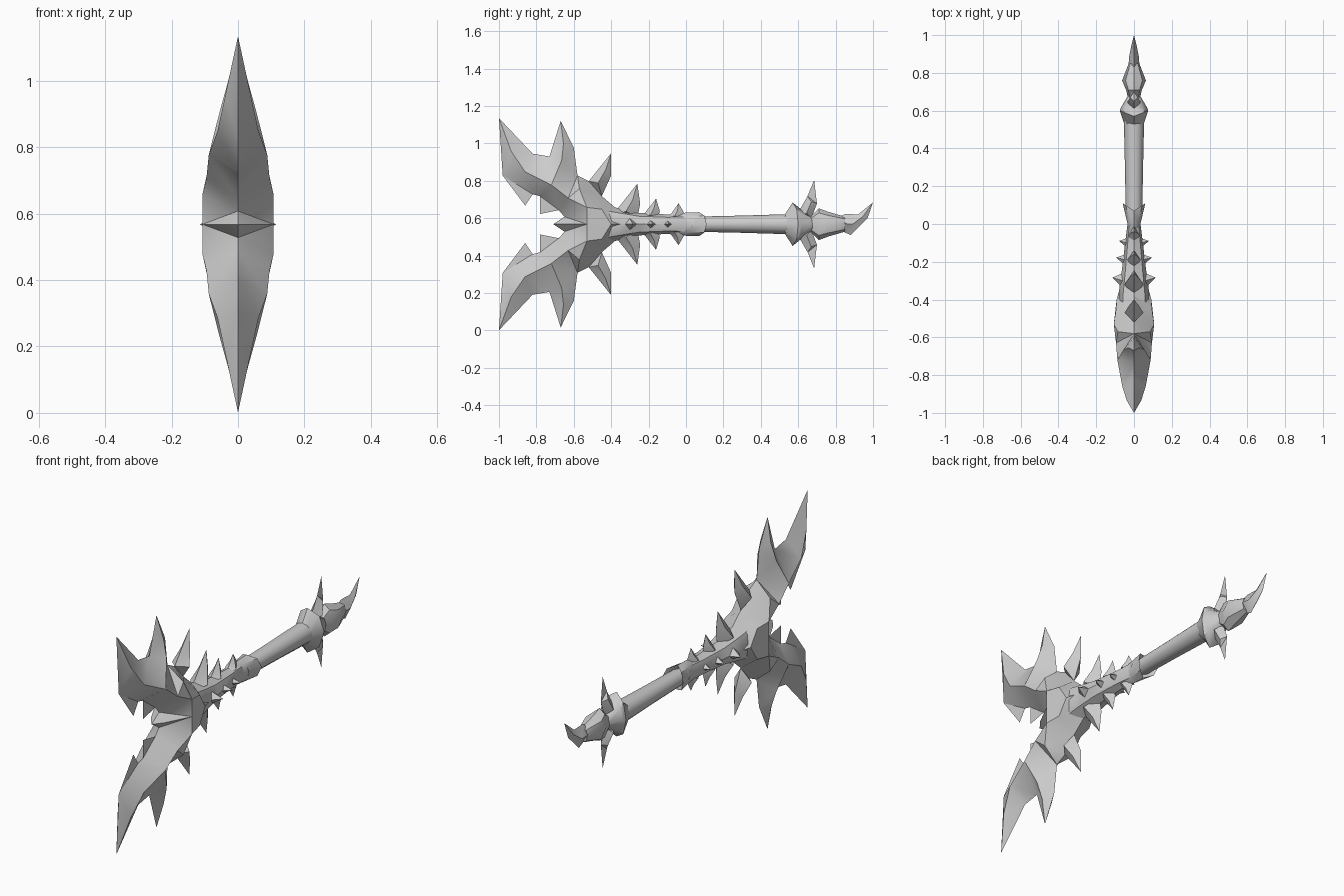
import bpy, bmesh, math
from mathutils import Vector
from mathutils.geometry import delaunay_2d_cdt

if "Cube" in bpy.data.objects:
    bpy.data.objects.remove(bpy.data.objects["Cube"], do_unlink=True)

AXIS_Z = 0.568   # height of the handle axis
parts = []

metal = bpy.data.materials.new("grey_metal")
metal.use_nodes = True
GREY = (0.6, 0.6, 0.6, 1)
metal.diffuse_color = GREY
metal.node_tree.nodes["Principled BSDF"].inputs["Base Color"].default_value = GREY


def finish(name, verts, faces):
    """Make an object from points given relative to the handle axis."""
    mesh = bpy.data.meshes.new(name)
    mesh.from_pydata([(x, y, z + AXIS_Z) for x, y, z in verts], [], faces)
    bm = bmesh.new()
    bm.from_mesh(mesh)
    bmesh.ops.recalc_face_normals(bm, faces=bm.faces)
    bm.to_mesh(mesh)
    bm.free()
    mesh.materials.append(metal)
    obj = bpy.data.objects.new(name, mesh)
    bpy.context.collection.objects.link(obj)
    parts.append(obj)
    return obj


def blade(name, outline, ridge, sign=1):
    """Sharp-edged plate: outline (y, z) at x = 0, ridge points (y, z, half thickness)."""
    flat = [Vector((y, z * sign)) for y, z in outline]
    flat += [Vector((y, z * sign)) for y, z, h in ridge]
    n = len(outline)
    loop = [(i, (i + 1) % n) for i in range(n)]
    pts, _, tris, origin, _, _ = delaunay_2d_cdt(flat, loop, [], 1, 1e-5)
    half = [ridge[o[0] - n][2] if o and o[0] >= n else 0 for o in origin]
    verts = [(h, p.x, p.y) for p, h in zip(pts, half)]
    other = {}
    for i, h in enumerate(half):
        other[i] = i
        if h > 0:
            other[i] = len(verts)
            verts.append((-h, pts[i].x, pts[i].y))
    faces = [tuple(t) for t in tris]
    faces += [tuple(other[i] for i in reversed(t)) for t in tris
              if any(half[i] > 0 for i in t)]
    return finish(name, verts, faces)


def loft(name, rings, sides=8):
    """Tube along y from rings (y, x radius, z radius, side shift along y)."""
    verts, faces = [], []
    for y, rx, rz, shift in rings:
        for k in range(sides):
            a = math.tau * k / sides
            verts.append((rx * math.cos(a), y + shift * abs(math.cos(a)), rz * math.sin(a)))
    for r in range(len(rings) - 1):
        for k in range(sides):
            a, b = r * sides + k, r * sides + (k + 1) % sides
            faces.append((a, b, b + sides, a + sides))
    faces.append(tuple(range(sides)))
    faces.append(tuple(range(len(verts) - sides, len(verts))))
    return finish(name, verts, faces)


# Double axe head: upper half outline, mirrored below the axis
half_outline = [(-.71, 0), (-.65, .04), (-.68, .075), (-.78, .055), (-.78, .15),
                (-.82, .16), (-.86, .10), (-.98, .26), (-1, .567), (-.82, .377),
                (-.73, .362), (-.67, .552), (-.60, .41), (-.58, .26), (-.52, .23),
                (-.40, .38), (-.40, .26), (-.45, .15), (-.38, .09), (-.30, .05), (-.25, 0)]
half_ridge = [(-.66, 0, .04), (-.53, 0, .107), (-.40, 0, .092), (-.32, 0, .07),
              (-.53, .09, .107), (-.63, .14, .095), (-.72, .21, .088), (-.57, .19, .085),
              (-.86, .28, .062), (-.935, .39, .038), (-.665, .34, .055), (-.655, .43, .03),
              (-.47, .22, .05), (-.43, .29, .025), (-.45, .08, .095)]
outline = half_outline + [(y, -z) for y, z in reversed(half_outline[1:-1])]
ridge = half_ridge + [(y, -z, h) for y, z, h in half_ridge if z > 0]
blade("axe_head", outline, ridge)

# Neck, collar and handle
loft("neck", [(-.46, .088, .11, 0), (-.36, .08, .085, 0), (-.25, .065, .06, 0),
              (-.10, .047, .052, 0), (.02, .032, .055, 0)])
loft("collar", [(-.04, .03, .055, 0), (0, .034, .062, 0), (.07, .06, .064, .04),
                (.05, .03, .03, .02)])
loft("handle", [(.03, .043, .04, 0), (.3, .048, .046, 0), (.56, .054, .054, 0)], 12)

# Thorns above and below the neck, and fins behind the guard
thorns = {
    "large_thorn": ([(-.39, .04), (-.36, .09), (-.26, .217), (-.245, .11), (-.26, .03)],
                    [(-.32, .07, .05), (-.285, .13, .025)]),
    "middle_thorn": ([(-.25, .03), (-.22, .06), (-.16, .137), (-.14, .07), (-.15, .03)],
                     [(-.19, .05, .035), (-.17, .09, .016)]),
    "small_thorn": ([(-.12, .03), (-.08, .055), (-.04, .112), (-.01, .06), (-.01, .03)],
                    [(-.06, .045, .03), (-.045, .075, .014)]),
    "guard_fin": ([(.60, .03), (.61, .08), (.65, .15), (.685, .237), (.70, .11), (.67, .03)],
                  [(.645, .06, .035), (.67, .12, .02)]),
}
for side, sign in (("upper", 1), ("lower", -1)):
    for name, (shape, spine) in thorns.items():
        blade(side + "_" + name, shape, spine, sign)

# Small pointed studs on both flanks of the neck
for y, tip, base, size in ((-.30, .115, .06, .04), (-.19, .095, .045, .03), (-.10, .08, .035, .026)):
    for side, s in (("left", 1), ("right", -1)):
        foot = [(s * base, y - size, 0), (s * base, y, size * .75),
                (s * base, y + size, 0), (s * base, y, -size * .75)]
        finish(side + "_stud", foot + [(s * tip, y + size * .4, 0)],
               [(0, 1, 2, 3), (0, 1, 4), (1, 2, 4), (2, 3, 4), (3, 0, 4)])

# Guard and pommel
loft("guard", [(.53, .052, .054, 0), (.57, .075, .116, .03), (.615, .07, .08, 0),
               (.68, .032, .035, 0)])
loft("pommel", [(.66, .03, .035, 0), (.71, .042, .085, 0), (.76, .063, .066, 0),
                (.85, .028, .04, 0)])

# Hooked claw at the end
blade("end_claw", [(.80, .03), (.85, .055), (.92, .052), (1, .117), (.97, .03),
                   (.88, -.058), (.83, -.035), (.79, -.03)],
      [(.83, .005, .03), (.89, 0, .025), (.945, .04, .014)])

# Smooth shading with sharp edges kept
bpy.ops.object.select_all(action="DESELECT")
for obj in parts:
    obj.select_set(True)
bpy.context.view_layer.objects.active = parts[0]
bpy.ops.object.shade_smooth_by_angle(angle=math.radians(40))
